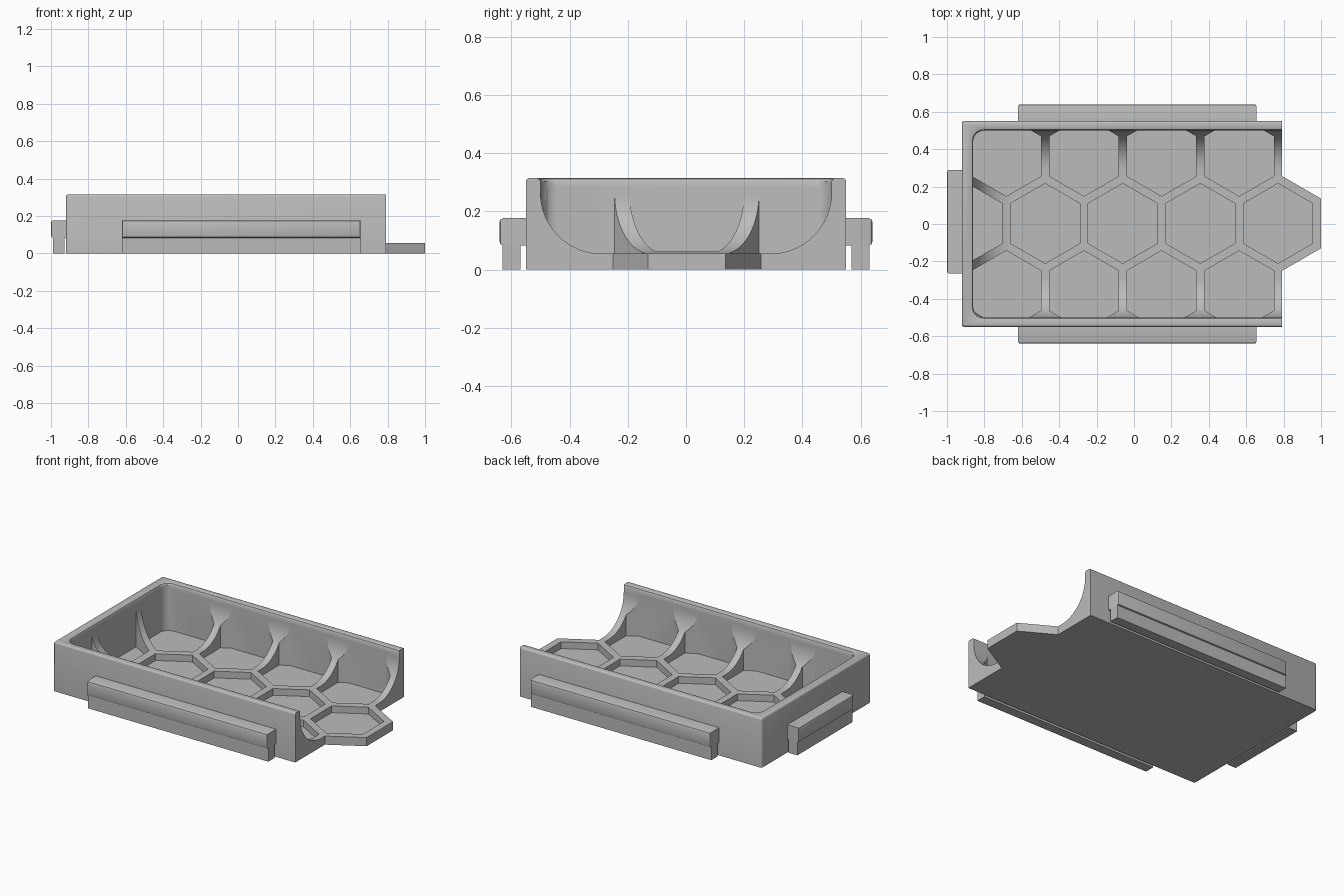
import bpy, bmesh, math
from mathutils import Vector

if "Cube" in bpy.data.objects:
    bpy.data.objects.remove(bpy.data.objects["Cube"])

grey = bpy.data.materials.new("plain grey")
grey.use_nodes = True
grey.diffuse_color = (0.5, 0.5, 0.5, 1)
grey.node_tree.nodes["Principled BSDF"].inputs["Base Color"].default_value = (0.5, 0.5, 0.5, 1)

LEFT, RIGHT, SIDE, TOP = -0.92, 0.79, 0.55, 0.315   # outer block
INNER_X, INNER_Y = -0.86, 0.5                       # inside of the walls
RIB_Z, FLOOR_Z, FILLET = 0.055, 0.012, 0.21
PITCH, CELL_W, MID_Y = 0.415, 0.185, 0.003


def finish(name, bm):
    bmesh.ops.recalc_face_normals(bm, faces=bm.faces)
    mesh = bpy.data.meshes.new(name)
    bm.to_mesh(mesh)
    bm.free()
    mesh.materials.append(grey)
    obj = bpy.data.objects.new(name, mesh)
    bpy.context.collection.objects.link(obj)
    return obj


def loft(bm, rings):
    """Closed solid through a stack of equal-length rings."""
    loops = [[bm.verts.new(p) for p in ring] for ring in rings]
    n = len(loops[0])
    for a, b in zip(loops, loops[1:]):
        for i in range(n):
            bm.faces.new((a[i], a[(i + 1) % n], b[(i + 1) % n], b[i]))
    bm.faces.new(loops[0][::-1])
    bm.faces.new(loops[-1])


def prism(bm, outline, z0, z1):
    loft(bm, [[(x, y, z) for x, y in outline] for z in (z0, z1)])


def box(bm, x0, x1, y0, y1, z0, z1):
    prism(bm, [(x0, y0), (x1, y0), (x1, y1), (x0, y1)], z0, z1)


def hexagon(cx, cy, half_width):
    r = half_width / math.cos(math.pi / 6)
    return [(cx + r * math.cos(math.radians(30 + 60 * i)),
             cy + r * math.sin(math.radians(30 + 60 * i))) for i in range(6)]


def cavity_outline(inset, radius=0.06, steps=8):
    """Rounded at the closed end, running out past the open end."""
    x, y = INNER_X + inset, INNER_Y - inset
    pts = [(1.4, -y), (1.4, y)]
    for side, start in ((1, 90), (-1, 180)):
        for i in range(steps + 1):
            a = math.radians(start + 90 * i / steps)
            pts.append((x + radius + radius * math.cos(a),
                        side * (y - radius) + radius * math.sin(a)))
    return pts


def boolean(target, cutter, operation):
    bpy.context.view_layer.objects.active = target
    mod = target.modifiers.new(operation.lower(), "BOOLEAN")
    mod.operation, mod.solver, mod.object = operation, "EXACT", cutter
    bpy.ops.object.modifier_apply(modifier=mod.name)
    bpy.data.objects.remove(cutter)


# Outer block with softened top and closed-end edges
bm = bmesh.new()
box(bm, LEFT, RIGHT, -SIDE, SIDE, 0, TOP)
soft = []
for e in bm.edges:
    a, b = (v.co for v in e.verts)
    at_right = a.x > 0 and b.x > 0
    on_top = a.z > 0.1 and b.z > 0.1
    upright = abs(a.z - b.z) > 0.1
    if (on_top or upright) and not at_right:
        soft.append(e)
bmesh.ops.bevel(bm, geom=soft, offset=0.012, segments=3, profile=0.5, affect="EDGES")
tray = finish("tray", bm)

# Tongue on the open end, one honeycomb cell wide
bm = bmesh.new()
prism(bm, hexagon(-0.06 + 2 * PITCH, MID_Y, 0.23), 0, RIB_Z)
boolean(tray, finish("tongue", bm), "UNION")

# Scooped cavity with a filleted bottom and an eased rim
rings = []
for i in range(17):
    a = math.pi / 2 * i / 16
    z = RIB_Z + FILLET * (1 - math.cos(a))
    rings.append([(x, y, z) for x, y in cavity_outline(FILLET * (1 - math.sin(a)))])
for inset, z in ((0, TOP - 0.012), (-0.004, TOP - 0.004), (-0.012, TOP), (-0.012, TOP + 0.1)):
    rings.append([(x, y, z) for x, y in cavity_outline(inset)])
bm = bmesh.new()
loft(bm, rings)
boolean(tray, finish("cavity_cutter", bm), "DIFFERENCE")

# Honeycomb pockets, kept inside the walls
bm = bmesh.new()
for row in (-1, 0, 1):
    for i in range(-2, 3):
        cx = -0.06 + PITCH * (i + 0.5 * abs(row))
        if cx < 0.8:
            prism(bm, hexagon(cx, MID_Y + row * PITCH * math.sin(math.pi / 3), CELL_W), FLOOR_Z, 0.28)
cells = finish("cell_cutter", bm)
bm = bmesh.new()
prism(bm, cavity_outline(0), -0.1, 0.5)
boolean(cells, finish("cell_limit", bm), "INTERSECT")
boolean(tray, cells, "DIFFERENCE")


# Hooked rails: a bevelled bar with a lip hanging clear of the wall
def rail(name, origin, along, outward, start, end):
    bm = bmesh.new()
    along, outward, origin = Vector(along), Vector(outward), Vector(origin)

    def bar(o0, o1, z0, z1, bevel):
        part = bmesh.new()
        box(part, start, end, o0, o1, z0, z1)
        if bevel:
            edges = [e for e in part.edges if all(v.co.y > o1 - 0.001 for v in e.verts)]
            bmesh.ops.bevel(part, geom=edges, offset=bevel, segments=2, profile=0.5, affect="EDGES")
        for v in part.verts:
            v.co = origin + along * v.co.x + outward * v.co.y + Vector((0, 0, v.co.z))
        mesh = bpy.data.meshes.new("part")
        part.to_mesh(mesh)
        part.free()
        bm.from_mesh(mesh)
        bpy.data.meshes.remove(mesh)

    bar(-0.01, 0.09, 0.083, 0.177, 0.012)
    bar(0.018, 0.08, 0, 0.083, 0)
    return finish(name, bm)


parts = [
    tray,
    rail("front_rail", (0, -SIDE, 0), (1, 0, 0), (0, -1, 0), -0.62, 0.655),
    rail("back_rail", (0, SIDE, 0), (1, 0, 0), (0, 1, 0), -0.62, 0.655),
    rail("end_rail", (LEFT + 0.01, 0, 0), (0, 1, 0), (-1, 0, 0), -0.265, 0.29),
]

# Smooth curves, sharp corners
for obj in parts:
    bpy.ops.object.select_all(action="DESELECT")
    obj.select_set(True)
    bpy.context.view_layer.objects.active = obj
    bpy.ops.object.shade_smooth_by_angle(angle=math.radians(30))
